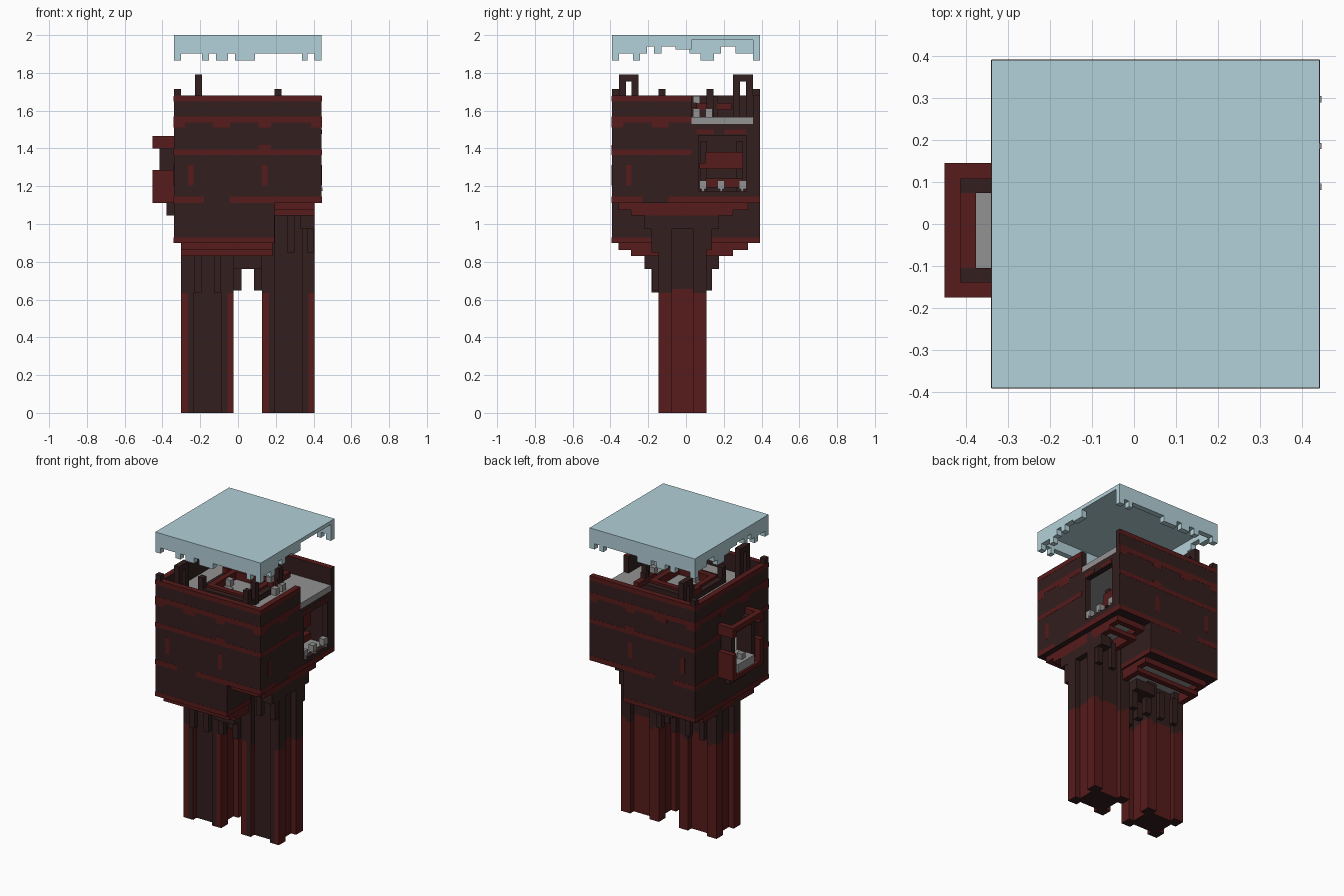
import bpy, bmesh
from mathutils import Matrix, Vector

if "Cube" in bpy.data.objects:
    bpy.data.objects.remove(bpy.data.objects["Cube"], do_unlink=True)

UNIT = 0.0373                      # one block
ORIGIN = Vector((-0.34, -0.392, 0))
DARK, RED, GRAY, PALE = range(4)
W = 21                             # body width in blocks
TOP = 2.0 / UNIT


def make_material(name, rgb):
    mat = bpy.data.materials.new(name)
    mat.use_nodes = True
    color = (*rgb, 1)
    mat.diffuse_color = color
    mat.node_tree.nodes["Principled BSDF"].inputs["Base Color"].default_value = color
    return mat


MATERIALS = [
    make_material("dark brown", (.033, .013, .013)),
    make_material("deep red", (.096, .011, .011)),
    make_material("stone gray", (.29, .29, .29)),
    make_material("pale blue", (.45, .63, .69)),
]


class Part:
    """A named object collected from axis-aligned blocks."""

    def __init__(self, name):
        self.name, self.bm = name, bmesh.new()

    def box(self, x0, x1, y0, y1, z0, z1, color=DARK, front=None, below=None):
        low = Vector((x0, y0, z0)) * UNIT + ORIGIN
        high = Vector((x1, y1, z1)) * UNIT + ORIGIN
        matrix = Matrix.Translation((low + high) / 2) @ Matrix.Diagonal((*(high - low), 1))
        verts = bmesh.ops.create_cube(self.bm, size=1, matrix=matrix)["verts"]
        self.bm.normal_update()
        for face in {f for v in verts for f in v.link_faces}:
            face.material_index = color
            if front is not None and face.normal.y < -.5:
                face.material_index = front
            if below is not None and face.normal.z < -.5:
                face.material_index = below

    def frame(self, x0, x1, y0, y1, z0, z1, color=DARK):
        self.box(x0, x1, y0, y0 + 1, z0, z1, color)
        self.box(x0, x1, y1 - 1, y1, z0, z1, color)
        self.box(x0, x0 + 1, y0 + 1, y1 - 1, z0, z1, color)
        self.box(x1 - 1, x1, y0 + 1, y1 - 1, z0, z1, color)

    def finish(self):
        mesh = bpy.data.meshes.new(self.name)
        self.bm.to_mesh(mesh)
        self.bm.free()
        for mat in MATERIALS:
            mesh.materials.append(mat)
        obj = bpy.data.objects.new(self.name, mesh)
        bpy.context.collection.objects.link(obj)


# Front and back walls, with the lower corner cut away
STEP, BASE, MID, RIM = 14.3, 24.1, 29.8, 45
X = W - 1
for name, y in (("front_wall", 0), ("back_wall", X)):
    wall = Part(name)
    wall.box(0, STEP, y, y + 1, BASE, RIM)
    wall.box(STEP, W, y, y + 1, MID, RIM)
    wall.finish()

# Left wall with doorway and open upper gap
wall = Part("left_wall")
wall.box(X, W, 1, 11.3, MID, RIM)
wall.box(X, W, 11.3, X, MID, 31.5)
wall.box(X, W, 11.3, X, 39.4, 41)
for y in (11.3, 19):
    wall.box(X, W, y, y + 1, 31.5, 39.4)
wall.box(STEP - 1, STEP, 1, X, BASE, MID)
wall.finish()

# Right wall with window opening
wall = Part("right_wall")
wall.box(0, 1, 1, 7.7, BASE, RIM)
wall.box(0, 1, 12.2, X, BASE, RIM)
wall.box(0, 1, 7.7, 12.2, BASE, 31)
wall.box(0, 1, 7.7, 12.2, 37.5, RIM)
wall.finish()

# Floors, doorstep stones and the shelf seen through the doorway
floor = Part("floors")
floor.box(1, STEP - 1, 1, X, BASE, BASE + 1)
floor.box(STEP, X, 1, X, MID, MID + .8)
floor.box(1, X, 1, X, MID + .8, MID + 1.4, GRAY)
floor.box(1, X, 1, X, 41, 42, GRAY)
floor.box(X, W, 11.3, X, 41, 42, GRAY)
for y in (12.4, 15, 18):
    floor.box(X, W, y, y + 1, 31.8, 33, GRAY)
    floor.box(X, W + .1, y + .3, y + .7, 31.5, 32, GRAY)
floor.finish()
shelf = Part("inner_shelf")
shelf.box(13, 18, 13.3, 18.6, 35.5, 37, RED)
shelf.box(15, 18, 12.4, 18.6, 34.6, 35.5, RED)
shelf.box(17, 18, 13.3, 18.6, 32, 33.3, RED)
for y in (12.5, 17.6):
    shelf.box(16, 17, y, y + 1, 31, 38.5)
shelf.finish()

# Painted bands and dashes on each wall
BANDS = [(0, W, 44.2, RIM), (0, W, 41.2, 42.1), (0, W, 36.6, 37.4),
         (0, 4.3, MID, 30.7), (8, W, MID, 30.7),
         (0, 1.6, 40.5, 41.2), (5.6, 8, 40.5, 41.2), (12, 13.8, 40.5, 41.2),
         (19.5, W, 40.5, 41.2), (12, 13.8, 37.4, 38),
         (2, 2.8, 32.3, 35.2), (12.5, 13.3, 32.3, 35.2)]
BOTTOM = (0, STEP, BASE, BASE + .8)
T = .03
bands = Part("wall_bands")
for a, b, low, high in BANDS + [BOTTOM]:
    bands.box(a, b, -T, 0, low, high, RED)
    bands.box(a, b, W, W + T, low, high, RED)
for a, b, low, high in BANDS:
    if low < 31 or a < 11:         # left wall skips the openings
        end = b if low < 31 else min(b, 11.3)
        bands.box(W, W + T, a, end, low, high, RED)
    if not (low < 38 and a > 8 and high > 31):
        for start, end in (((0, 7.7), (12.2, W)) if low == 36.6 else ((a, b),)):
            bands.box(-T, 0, start, end, low, high, RED)
for a, b in ((12, 14.5), (16, 19)):
    bands.box(W, W + T, a, b, 39.6, 40.2, RED)
for x in (STEP, -T):
    bands.box(x, x + T, 0, W, BASE, BASE + .8, RED)
for y in (0, X):                   # red coping on the wall tops
    bands.box(0, W, y, y + 1, RIM, RIM + T, RED)
bands.box(0, 1, 1, X, RIM, RIM + T, RED)
bands.box(X, W, 1, 11.3, RIM, RIM + T, RED)
bands.finish()

# Posts and small arches above the rim
posts = Part("rim_posts")
for y in (0, X):
    posts.box(0, 1, y, y + 1, RIM, 46)
for y in (6.6, 13.4):
    posts.box(STEP, STEP + 1, y, y + 1, 42, 46)
for y in (1, 17.2):
    posts.box(3, 4, y, y + 1, 42, 48)
    posts.box(3, 4, y + 1.8, y + 2.8, 42, 48)
    posts.box(3, 4, y + 1, y + 1.8, 47, 48)
posts.finish()

# Broken low ring in the upper room
ring = Part("upper_room_ring")
ring.frame(5, 15, 5, 15, 42, 43, DARK)
ring.frame(6, 14, 6, 14, 42, 43.4, RED)
for x in (5, 14):
    for y in (5, 14):
        ring.box(x, x + 1, y, y + 1, 43, 45)
    ring.box(x, x + 1, 12, 17, 43, 44, RED)
for x, y in ((15, 11.5), (15, 13.3), (9, 7), (7, 10)):
    ring.box(x, x + 1, y, y + 1, 42, 43.2, GRAY)
ring.box(14, 15, 11.5, 12.5, 44, 45, GRAY)
ring.finish()

# Bay window on the right wall
bay = Part("bay_window")
Y0, Y1 = 5.8, 14.4
for y in (Y0, Y1 - 1):
    bay.box(-3, 0, y, y + 1, MID, 34.5, RED)
    bay.box(-3, 0, y, y + 1, 37.5, 39.3, RED)
for y in (Y0 + .9, Y1 - 1.9):
    bay.box(-2, 0, y, y + 1, 31, 38.4, DARK)
bay.box(-3, -2, Y0, Y1, 38.4, 39.3, RED)
bay.box(-2, -1, Y0 + 1, Y1 - 1, 37.4, 38.4, RED)
bay.box(-3, 0, Y0 + 1, Y1 - 1, MID, 30.5, RED)
bay.box(-2.6, 1, Y0 + 1.9, Y1 - 1.9, 30.5, 32, GRAY)
bay.box(-2, -1, 9.5, 10.5, 32, 33, GRAY)
bay.box(-1, 0, Y0 + 2, Y1 - 2, 28, MID, DARK)
bay.finish()

# Stepped collars where the legs meet the body
COLLARS = [("main_collar", 1, 14, BASE, 8.5, 12.5), ("left_collar", 14.2, 20, MID, 18, 20)]
for name, x0, x1, z, a, b in COLLARS:
    collar = Part(name)
    collar.frame(x0, x1, .9, 19.3, z - 1, z, RED)
    collar.frame(x0, x1, 2.7, 17.2, z - 1.8, z - 1, RED)
    collar.box(a, b, 4.6, 15.2, z - 3.7, z - 1.8)
    collar.box(x0 + 1, x1 - 1, 2, 18, z - T, z + T, GRAY)
    for x in (x0 + 1.9, x0 + 4.7):
        collar.box(x, x + 1, 5.6, 6.6, z - 7, z - 1.8)
        collar.box(x, x + 1, 13.4, 14.2, z - 6.6, z - 1.8)
    collar.finish()

# Legs: a core with four corner posts, red below and on the sides
NEAR, FAR = (6.6, 8.5), (11.5, 13.4)
COLUMNS = [(1, 6.5, 7.6, 12.4, 17.6, DARK)]
for y0, y1 in (NEAR, FAR):
    COLUMNS += [(0, 1, y0, y1, 17, RED), (1, 1.9, y0, y1, 16.4, DARK),
                (5.7, 6.6, y0, y1, 16.4, DARK), (6.6, 7.5, y0, y1, 17, RED)]
for name, x, top in (("right_leg", 1, BASE), ("left_leg", 12.5, MID)):
    leg = Part(name)
    for a, b, y0, y1, split, front in COLUMNS:
        leg.box(x + a, x + b, y0, y1, 0, split, RED, front, DARK)
        leg.box(x + a, x + b, y0, y1, split, top, DARK)
    leg.finish()
drips = Part("leg_drips")
for x in (8.5, 11.4):
    for y in (5.7, 8.5, 11, 13.2):
        drips.box(x, x + 1.1, y, y + 1, 17.4, 20.4)
drips.finish()

# Floating lid: a shallow hollow tray with ragged lower edges
FRONT = [(0, 50), (1, 51), (4, 50), (5, 51), (6, 50), (7.7, 51), (8.7, 50),
         (11.5, 51), (18.2, 50), (19, 51)]
START = [(0, 50), (1, 51), (3, 50), (4, 51), (5, 52), (6, 51), (7, 52), (9, 51.6)]
LEFT = START + [(11.3, 53), (X, 50)]
RIGHT = START + [(11, 51), (12.6, 50), (14.5, 51), (15.5, 52), (17.5, 51), (X, 50)]
lid = Part("floating_lid")
lid.box(0, W, 0, W, TOP - .7, TOP, PALE)


def ragged(edge, side, along_x):
    for (a, low), (b, _) in zip(edge, edge[1:] + [(W, 0)]):
        span, depth = (a, b), (side, side + 1)
        lid.box(*(span + depth if along_x else depth + span), low, TOP - .7, PALE)


ragged(FRONT, 0, True)
ragged(FRONT, X, True)
ragged(LEFT, X, False)
ragged(RIGHT, 0, False)
lid.finish()
